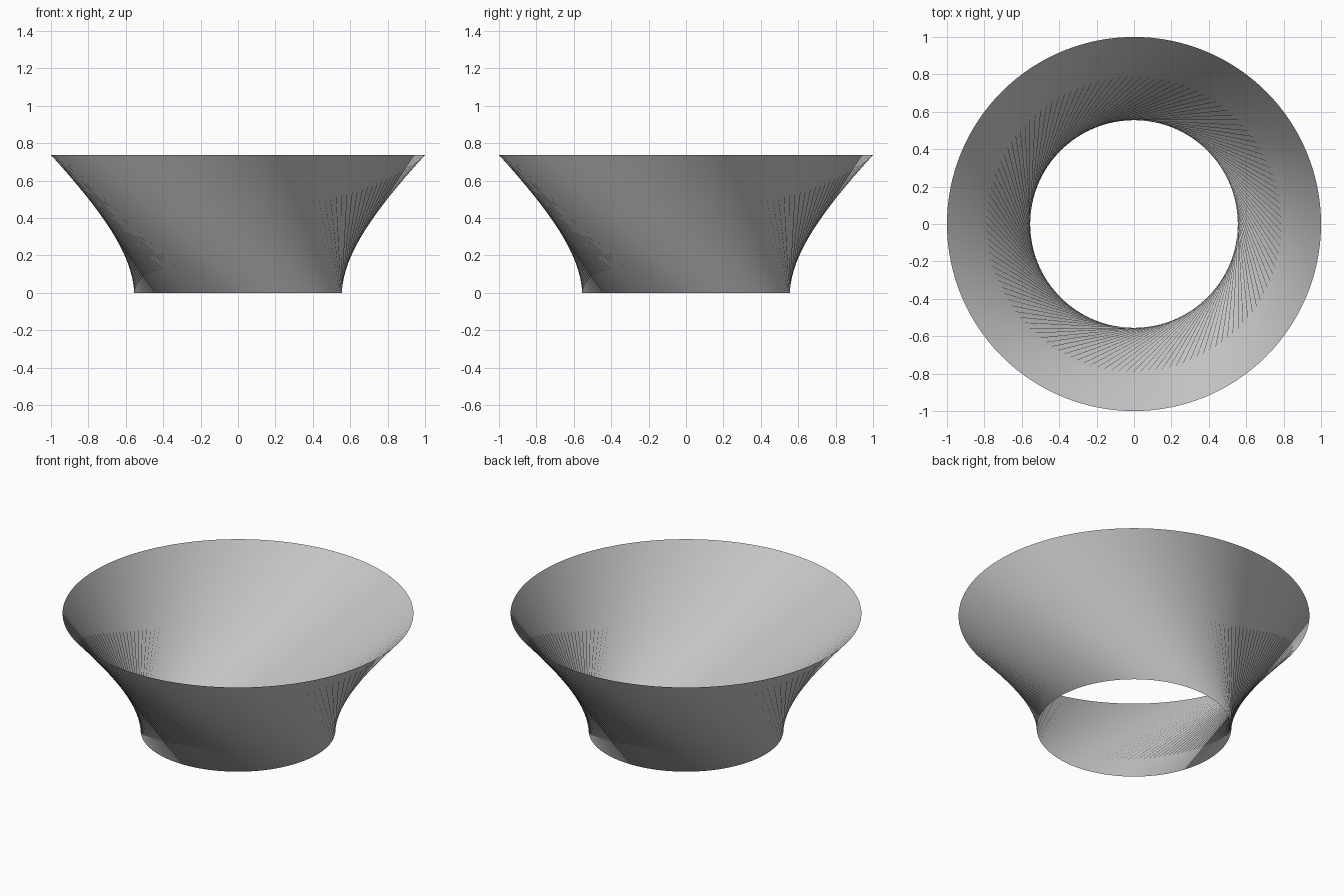
import bpy, bmesh
from math import sin, cos, tau, acos

if "Cube" in bpy.data.objects:
    bpy.data.objects.remove(bpy.data.objects["Cube"])

SEGMENTS = 128
R_BOTTOM, R_TOP, HEIGHT = 0.555, 1.0, 0.737
TWIST = -acos(R_BOTTOM / R_TOP)   # straight rulings leave the waist tangentially


def ring(bm, radius, z, turn):
    return [bm.verts.new((radius * cos(tau * i / SEGMENTS + turn),
                          radius * sin(tau * i / SEGMENTS + turn), z))
            for i in range(SEGMENTS)]


# Open flared shell: a ruled surface of twisted strips between two rings
bm = bmesh.new()
low = ring(bm, R_BOTTOM, 0.0, 0.0)
high = ring(bm, R_TOP, HEIGHT, TWIST)
for i in range(SEGMENTS):
    j = (i + 1) % SEGMENTS
    face = bm.faces.new((low[i], low[j], high[j], high[i]))
    face.smooth = True

mesh = bpy.data.meshes.new("flared_shell")
bm.to_mesh(mesh)
bm.free()
shell = bpy.data.objects.new("flared_shell", mesh)
bpy.context.collection.objects.link(shell)
